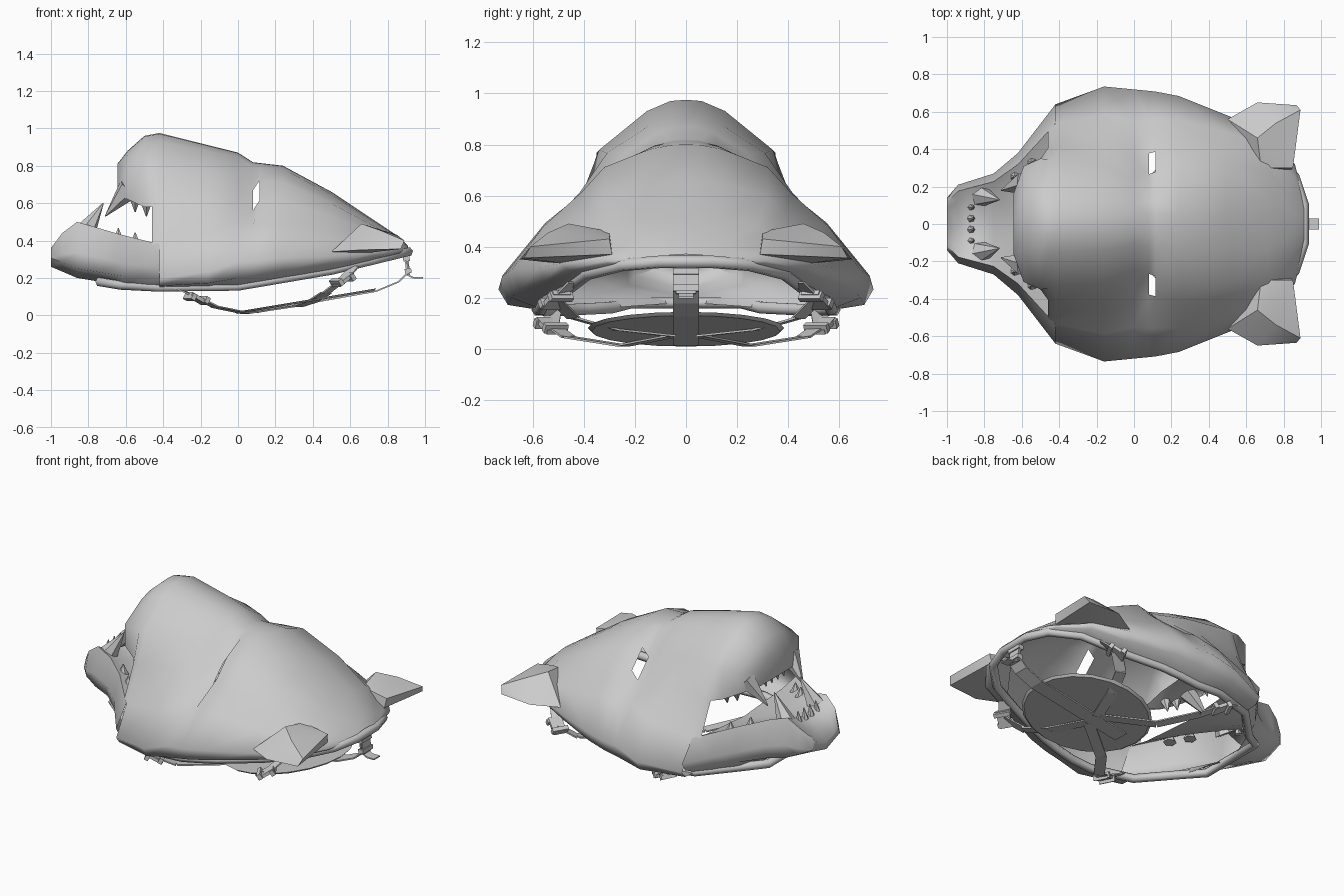
import bpy, bmesh, math
from mathutils import Vector, Matrix

cube = bpy.data.objects.get("Cube")
if cube:
    bpy.data.objects.remove(cube, do_unlink=True)

grey = bpy.data.materials.new("plain grey")
grey.use_nodes = True
tone = (0.6, 0.6, 0.6, 1)
grey.diffuse_color = tone
grey.node_tree.nodes["Principled BSDF"].inputs["Base Color"].default_value = tone


def finish(name, bm, mirror=False, smooth=None):
    """Turn a bmesh into an object, optionally mirrored across y = 0."""
    bmesh.ops.recalc_face_normals(bm, faces=bm.faces)
    mesh = bpy.data.meshes.new(name)
    bm.to_mesh(mesh)
    bm.free()
    mesh.materials.append(grey)
    ob = bpy.data.objects.new(name, mesh)
    bpy.context.collection.objects.link(ob)
    if mirror:
        mod = ob.modifiers.new("mirror", "MIRROR")
        mod.use_axis = (False, True, False)
        mod.merge_threshold = 0.001
    if smooth:
        bpy.ops.object.select_all(action="DESELECT")
        ob.select_set(True)
        bpy.context.view_layer.objects.active = ob
        bpy.ops.object.shade_smooth_by_angle(angle=math.radians(smooth))
    return ob


def rail(*keys):
    """Piecewise straight guide line along x."""
    def value(x):
        for (xa, a), (xb, b) in zip(keys, keys[1:]):
            if x <= xb:
                return a + (b - a) * max(0, x - xa) / (xb - xa)
        return keys[-1][1]
    return value


def loft(name, section, xs, cap=False, hole=None):
    """Skin half sections given as (y, z) points, aligned on the last point."""
    bm = bmesh.new()
    rows = [[bm.verts.new((x, y, z)) for y, z in section(x)] for x in xs]
    for i, (a, b) in enumerate(zip(rows, rows[1:])):
        n = min(len(a), len(b))
        a, b = a[-n:], b[-n:]
        for j in range(n - 1):
            if (xs[i], j) != hole:
                bm.faces.new((a[j], a[j + 1], b[j + 1], b[j]))
    if cap:
        bm.faces.new(rows[0])
    bmesh.ops.remove_doubles(bm, verts=bm.verts, dist=0.0005)
    return finish(name, bm, True, 75)


# Guide lines shared by the face, jaw and rim
width = rail((-1, .14), (-.94, .21), (-.75, .27), (-.62, .38), (-.42, .64),
             (-.16, .735), (.2, .70), (.5, .58), (.72, .49), (.86, .32), (.91, .13))
keel = rail((-1, .26), (-.86, .2), (-.62, .16), (-.42, .15), (0, .155), (.5, .24), (.91, .34))
spine = rail((-.645, .81), (-.59, .88), (-.5, .96), (-.42, .975), (0, .87),
             (.07, .82), (.24, .8), (.5, .66), (.86, .42), (.91, .37))
shoulder = rail((-.645, .16), (-.59, .31), (-.5, .35), (-.16, .31), (0, .24),
                (.24, .32), (.5, .32), (.72, .28), (.91, .07))
sag = rail((-.645, .9), (-.59, 1.25), (-.5, 1.8), (-.42, 1.8), (-.16, 1.4), (0, 1.05))
lip = rail((-1, .36), (-.94, .44), (-.86, .5), (-.62, .43), (-.42, .38))

NOSE, CORNER, CHEEK, EYE = -.645, -.46, -.42, .08
RISE = (0, .07, .2, .49, .7, .86, .97, .997, 1)


def rim(x):
    return (width(x) * .79, keel(x))


def face_section(x):
    """Arch from rim to spine; only its upper part exists over the mouth."""
    w, s, k = width(x), shoulder(x), keel(x)
    side = s if x < CORNER else s + (w - s) * .25
    ys = (w * .79, w * .95, w, s + (w - s) * .65, side, s, s * .45, s * .18, 0)
    pts = [(y, k + (spine(x) - k) * t ** sag(x)) for y, t in zip(ys, RISE)]
    if x == EYE:
        for j in (4, 5):
            pts[j] = (pts[j][0], pts[j][1] - .055)
    if x < CHEEK:
        pts = pts[3 if x == CORNER else 4:]
    if x == NOSE:
        pts.insert(0, (0, pts[0][1]))
    return pts


def jaw_section(x):
    """Outer wall, lip and shallow floor of the lower jaw."""
    w, k, top = width(x), keel(x), lip(x)
    base = rim(x)[0] if x > -.7 else 0
    return [(base, k), (w * .95, k + .05), (w, k + (top - k) * .45),
            (w * .84, top), (w * .6, top - .03), (0, top - .06)]


def roof_section(x):
    """Roof of the mouth, hung from the upper lip."""
    y, z = face_section(x)[-5]
    return [(y, z), (y * .6, z + .04), (0, z + .06)]


# Face shell with an open eye slit on each side
stations = [CHEEK, -.16, 0, EYE, .115, .24, .5, .72, .86, .91]
loft("face_shell", face_section, [NOSE, -.59, -.5, CORNER] + stations, cap=True, hole=(EYE, 4))
loft("lower_jaw", jaw_section, [-1, -.94, -.86, -.75, -.62, -.53, CHEEK], cap=True)
loft("mouth_roof", roof_section, [NOSE, -.59, -.5, CHEEK])

# Ears
bm = bmesh.new()
for p in [(.50, .56, .34), (.66, .65, .35), (.87, .635, .355), (.89, .61, .40), (.85, .30, .43),
          (.84, .29, .37), (.66, .46, .49), (.76, .54, .455), (.66, .45, .33), (.68, .3, .46)]:
    bm.verts.new(p)
bmesh.ops.convex_hull(bm, input=bm.verts)
finish("ears", bm, True, 40)


# Teeth: tapered cones from gum to tip
def tooth(bm, base, tip, r):
    base, tip = Vector(base), Vector(tip)
    d = tip - base
    turn = d.to_track_quat("Z", "Y").to_matrix().to_4x4()
    bmesh.ops.create_cone(bm, cap_ends=True, segments=6, radius1=r, radius2=.003, depth=d.length,
                          matrix=Matrix.Translation((base + tip) / 2) @ turn)


bm = bmesh.new()
tooth(bm, (-.82, .15, .44), (-.72, .13, .60), .06)
tooth(bm, (-.58, .22, .68), (-.71, .18, .53), .065)
for x in (-.64, -.55):
    y = width(x) * .7
    tooth(bm, (x, y, lip(x) - .05), (x, y, lip(x) + .03), .04)
for x in (-.55, -.49):
    y, z = face_section(x)[-5]
    tooth(bm, (x, y * .85, z + .03), (x, y * .8, z - .05), .035)
for y in (.03, .09):
    tooth(bm, (-.62, y, .66), (-.635, y, .6), .025)
    tooth(bm, (-.87, y, .43), (-.86, y, .5), .022)
finish("teeth", bm, True)

# Rolled rim around the open back
half = [(x, *rim(x)) for x in [-.74, -.62, -.53] + stations]
path = half + [(x, -y, z) for x, y, z in reversed(half)]
curve = bpy.data.curves.new("back_rim", "CURVE")
curve.dimensions = "3D"
curve.bevel_depth = .026
curve.bevel_resolution = 1
spline = curve.splines.new("POLY")
spline.points.add(len(path) - 1)
for pt, co in zip(spline.points, path):
    pt.co = (*co, 1)
spline.use_cyclic_u = True
curve.materials.append(grey)
bpy.context.collection.objects.link(bpy.data.objects.new("back_rim", curve))


# Harness: straps, buckles and back pad
def box(bm, centre, along, size):
    """Box whose long side follows a direction."""
    turn = Vector(along).to_track_quat("X", "Z").to_matrix().to_4x4()
    bmesh.ops.create_cube(bm, size=1, matrix=Matrix.Translation(centre) @ turn @ Matrix.Diagonal((*size, 1)))


def strap(bm, pts, breadth):
    for a, b in zip(pts, pts[1:]):
        a, b = Vector(a), Vector(b)
        box(bm, (a + b) / 2, b - a, ((b - a).length, breadth, .008))


def buckle(bm, centre, along):
    c, d = Vector(centre), Vector(along).normalized()
    box(bm, c, d, (.11, .08, .02))
    for s in (-1, 1):
        box(bm, c + d * .045 * s + Vector((0, 0, .012 * s)), d, (.025, .1, .035))


bm = bmesh.new()
strap(bm, [(-.34, .52, .15), (-.22, .53, .095), (-.12, .46, .045), (.04, .25, .012), (.3, .05, .05)], .065)
buckle(bm, (-.22, .53, .09), (.6, -.3, -.35))
strap(bm, [(.62, .44, .26), (.56, .51, .19), (.47, .44, .12), (.40, .28, .075), (.32, .05, .05)], .065)
buckle(bm, (.56, .51, .19), (-.5, .3, -.4))
finish("side_straps", bm, True)

bm = bmesh.new()
strap(bm, [(.90, 0, .34), (.91, 0, .23), (.86, 0, .18), (.74, 0, .13), (.1, 0, .016)], .10)
buckle(bm, (.905, 0, .27), (.1, 0, -1))
strap(bm, [(.90, 0, .22), (.94, 0, .20), (.99, 0, .20)], .06)
finish("rear_strap", bm)

bm = bmesh.new()
bmesh.ops.create_cone(bm, cap_ends=True, segments=20, radius1=.37, radius2=.385, depth=.012,
                      matrix=Matrix.Translation((.36, 0, .075)) @ Matrix.Rotation(-.165, 4, "Y"))
finish("back_pad", bm, smooth=30)
